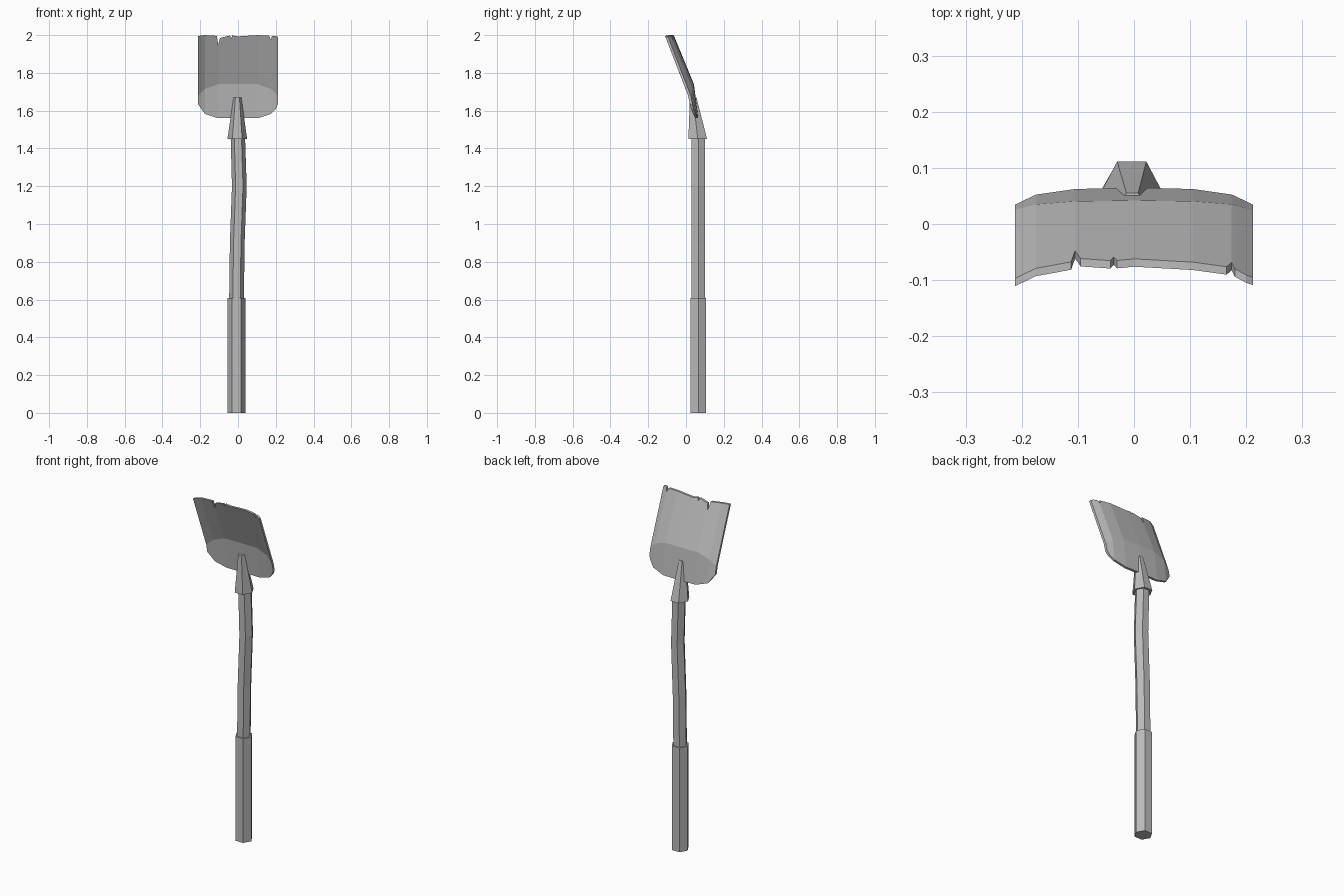
import bpy, bmesh, math

cube = bpy.data.objects.get("Cube")
if cube:
    bpy.data.objects.remove(cube, do_unlink=True)

GREY = (0.5, 0.5, 0.5, 1)
mat = bpy.data.materials.new("plain grey")
mat.use_nodes = True
mat.diffuse_color = GREY
mat.node_tree.nodes["Principled BSDF"].inputs["Base Color"].default_value = GREY


def finish(name, bm):
    bmesh.ops.recalc_face_normals(bm, faces=bm.faces)
    mesh = bpy.data.meshes.new(name)
    bm.to_mesh(mesh)
    bm.free()
    mesh.materials.append(mat)
    obj = bpy.data.objects.new(name, mesh)
    bpy.context.collection.objects.link(obj)
    return obj


def hex_loft(name, rings):
    """Six-sided tube through rings of (x, y, z, x radius, y radius)."""
    bm = bmesh.new()
    loops = []
    for x, y, z, rx, ry in rings:
        loops.append([bm.verts.new((x + rx * math.cos(k * math.pi / 3),
                                    y + ry * math.sin(k * math.pi / 3), z))
                      for k in range(6)])
    for a, b in zip(loops, loops[1:]):
        for k in range(6):
            j = (k + 1) % 6
            bm.faces.new((a[k], a[j], b[j], b[k]))
    bm.faces.new(loops[0])
    bm.faces.new(loops[-1])
    return finish(name, bm)


# Handle: straight grip, bent shaft and tapered socket
hex_loft("grip", [(-0.008, 0.065, 0, 0.048, 0.048),
                  (-0.008, 0.065, 0.607, 0.048, 0.048)])
hex_loft("shaft", [(-0.008, 0.065, 0.58, 0.039, 0.04),
                   (-0.004, 0.065, 0.9, 0.039, 0.04),
                   (0.007, 0.065, 1.2, 0.039, 0.04),
                   (-0.001, 0.065, 1.47, 0.038, 0.04)])
hex_loft("socket", [(-0.004, 0.062, 1.45, 0.052, 0.057),
                    (-0.003, 0.038, 1.67, 0.021, 0.02)])


# Blade: back surface in columns, pushed forward for thickness
def interp(table, x):
    x = abs(x)
    for (x0, v0), (x1, v1) in zip(table, table[1:]):
        if x <= x1:
            return v0 + (v1 - v0) * (x - x0) / (x1 - x0)
    return table[-1][1]


BOTTOM_Z = [(0, 1.56), (0.105, 1.56), (0.175, 1.583), (0.2, 1.61), (0.212, 1.635)]
CREASE_Z = [(0, 1.74), (0.105, 1.74), (0.175, 1.715), (0.212, 1.68)]
CURVE = [(0, 0), (0.105, 0.003), (0.175, 0.014), (0.212, 0.034)]

# Columns across the width with the depth of each notch in the top edge
COLUMNS = [(-0.212, 0.005), (-0.175, 0), (-0.112, 0.004), (-0.105, 0.05),
           (-0.095, 0.015), (-0.042, 0.002), (-0.036, 0.018), (-0.03, 0.002),
           (0, 0.007), (0.105, 0), (0.165, 0.003), (0.174, 0.025),
           (0.18, 0.004), (0.2, 0.004), (0.212, 0.01)]
SLOPE = -0.107 / 0.26
THICKNESS = 0.014

bm = bmesh.new()
grid = []
for x, notch in COLUMNS:
    bend = interp(CURVE, x)
    zc = interp(CREASE_Z, x)
    zt = 2.0 - notch
    yc = 0.042 - bend * 0.5
    yt = 0.042 - bend + SLOPE * (zt - 1.74)
    points = [(0.065 - bend * 0.9, interp(BOTTOM_Z, x)), (yc, zc), (yt, zt)]
    grid.append([[bm.verts.new((x, y - d, z)) for y, z in points]
                 for d in (0, THICKNESS)])
for a, b in zip(grid, grid[1:]):
    for side in (0, 1):
        for r in (0, 1):
            bm.faces.new((a[side][r], b[side][r], b[side][r + 1], a[side][r + 1]))
    for r in (0, 2):
        bm.faces.new((a[0][r], b[0][r], b[1][r], a[1][r]))
for col in (grid[0], grid[-1]):
    for r in (0, 1):
        bm.faces.new((col[0][r], col[0][r + 1], col[1][r + 1], col[1][r]))
finish("blade", bm)
